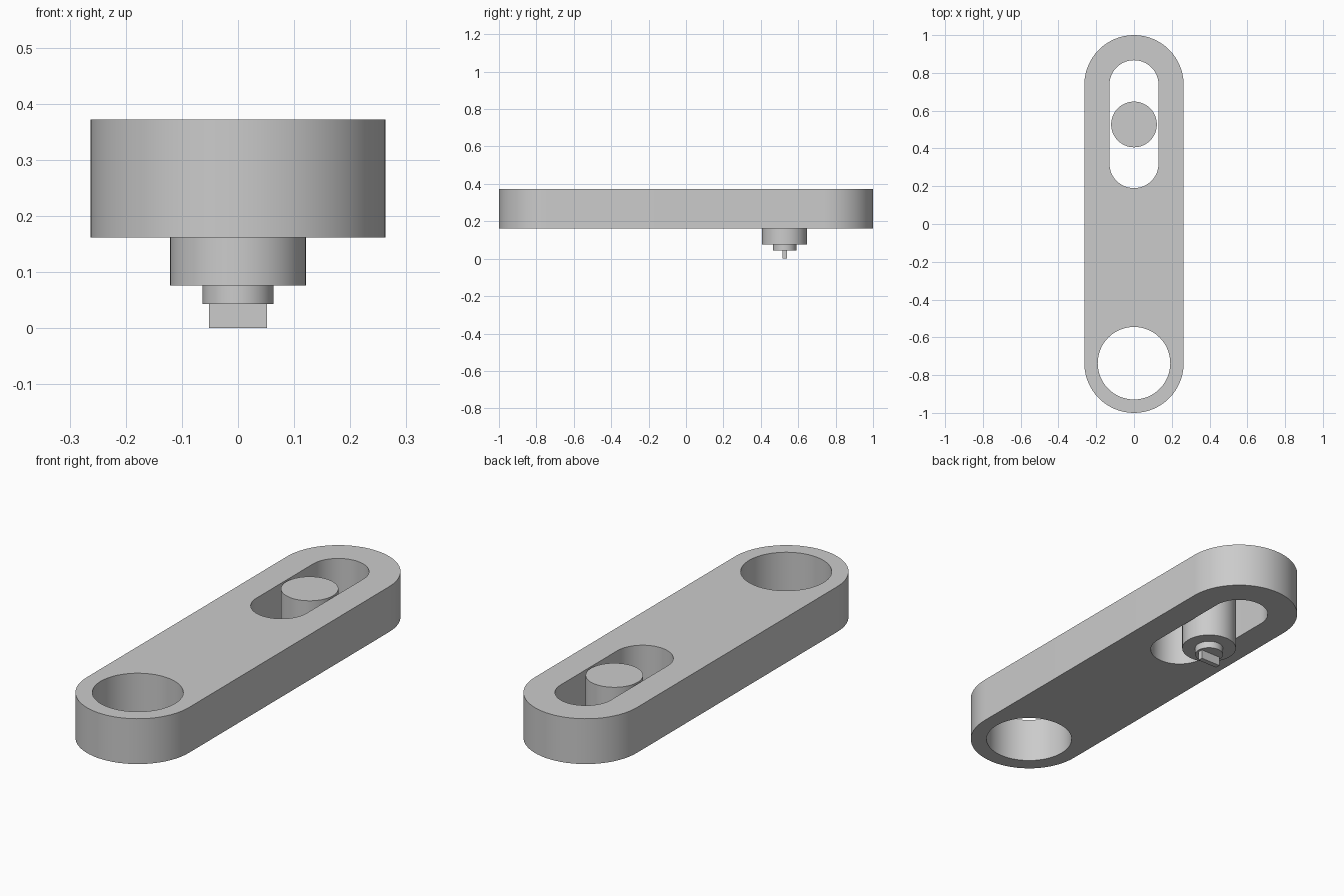
import bpy, bmesh
from math import sin, cos, pi, radians
from mathutils import Vector

if "Cube" in bpy.data.objects:
    bpy.data.objects.remove(bpy.data.objects["Cube"], do_unlink=True)

BOTTOM, TOP = 0.161, 0.372
END_Y, PIN_Y = 0.737, 0.527

steel = bpy.data.materials.new("plain_grey")
steel.use_nodes = True
GREY = (0.6, 0.6, 0.6, 1)
steel.diffuse_color = GREY
steel.node_tree.nodes["Principled BSDF"].inputs["Base Color"].default_value = GREY


def finish(bm, name):
    """Turn a bmesh into a smooth-by-angle object with the grey material."""
    bmesh.ops.recalc_face_normals(bm, faces=bm.faces)
    mesh = bpy.data.meshes.new(name)
    bm.to_mesh(mesh)
    bm.free()
    mesh.materials.append(steel)
    obj = bpy.data.objects.new(name, mesh)
    bpy.context.collection.objects.link(obj)
    bpy.ops.object.select_all(action="DESELECT")
    obj.select_set(True)
    bpy.context.view_layer.objects.active = obj
    bpy.ops.object.shade_smooth_by_angle(angle=radians(30))
    return obj


def stadium(radius, y_low, y_high, steps=32):
    """Outline of two half circles joined by straight sides."""
    arc = [pi * i / steps for i in range(steps + 1)]
    upper = [(radius * cos(a), y_high + radius * sin(a)) for a in arc]
    lower = [(-radius * cos(a), y_low - radius * sin(a)) for a in arc]
    return upper + lower


def circle(radius, y, steps=64):
    angles = [2 * pi * i / steps for i in range(steps)]
    return [(radius * cos(a), y + radius * sin(a)) for a in angles]


def add_loop(bm, outline, z):
    verts = [bm.verts.new((x, y, z)) for x, y in outline]
    return [bm.edges.new((a, b)) for a, b in zip(verts, verts[1:] + verts[:1])]


# Arm: rounded bar with a round hole in front and a long slot behind
bm = bmesh.new()
edges = []
for outline in (stadium(0.263, -END_Y, END_Y),
                stadium(0.13, 0.32, END_Y),
                circle(0.192, -END_Y)):
    edges += add_loop(bm, outline, BOTTOM)
bmesh.ops.triangle_fill(bm, use_beauty=True, use_dissolve=False, edges=edges)
result = bmesh.ops.extrude_face_region(bm, geom=bm.faces[:], use_keep_orig=True)
raised = [g for g in result["geom"] if isinstance(g, bmesh.types.BMVert)]
bmesh.ops.translate(bm, verts=raised, vec=Vector((0, 0, TOP - BOTTOM)))
finish(bm, "slotted_arm")

# Stepped pin: turned profile standing in the slot
bm = bmesh.new()
profile = [(0, TOP), (0.121, TOP), (0.121, 0.076),
           (0.063, 0.076), (0.063, 0.043), (0, 0.043)]
points = [bm.verts.new((r, PIN_Y, z)) for r, z in profile]
lines = [bm.edges.new(pair) for pair in zip(points, points[1:])]
bmesh.ops.spin(bm, geom=points + lines, cent=(0, PIN_Y, 0), axis=(0, 0, 1),
               angle=2 * pi, steps=64)
bmesh.ops.remove_doubles(bm, verts=bm.verts, dist=0.0001)
finish(bm, "stepped_pin")

# Flat tongue under the pin
bm = bmesh.new()
bmesh.ops.create_cube(bm, size=1)
bmesh.ops.scale(bm, verts=bm.verts, vec=(0.104, 0.024, 0.043))
bmesh.ops.translate(bm, verts=bm.verts, vec=(0, PIN_Y, 0.0215))
finish(bm, "drive_tongue")
